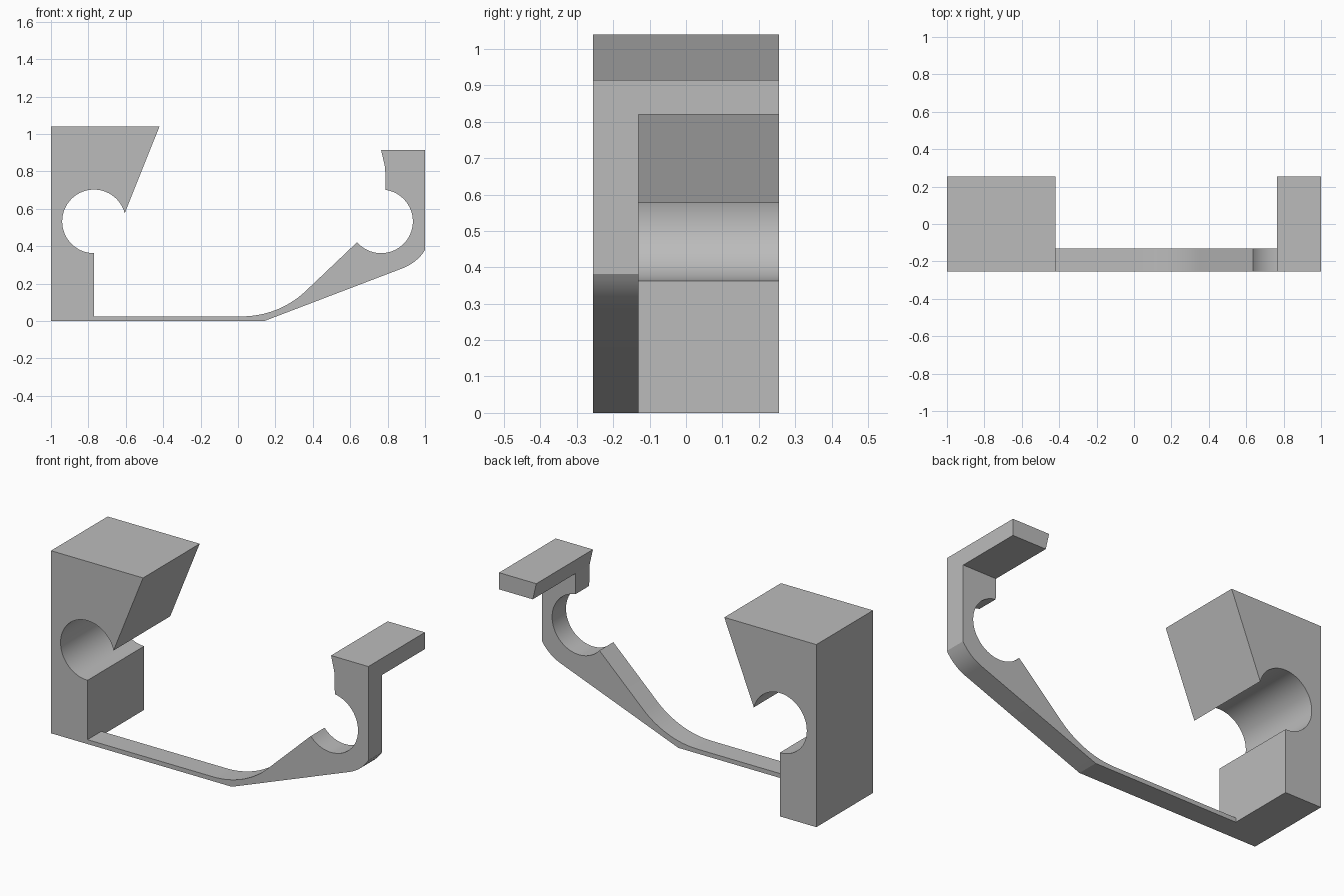
import bpy, bmesh, math

if "Cube" in bpy.data.objects:
    bpy.data.objects.remove(bpy.data.objects["Cube"], do_unlink=True)

FRONT, MID, BACK = -0.255, -0.13, 0.255
SOCKET_Z, SOCKET_R = 0.533, 0.17
LIP_Z = 0.82

grey = bpy.data.materials.new("plain grey")
grey.use_nodes = True
color = (0.5, 0.5, 0.5, 1)
grey.diffuse_color = color
grey.node_tree.nodes["Principled BSDF"].inputs["Base Color"].default_value = color


def arc(cx, cz, r, start, end, steps):
    """Points along a circular arc, angles in degrees."""
    angles = [math.radians(start + (end - start) * i / steps) for i in range(steps + 1)]
    return [(cx + r * math.cos(a), cz + r * math.sin(a)) for a in angles]


def extrude_profile(name, points, y0, y1):
    """Solid made by sweeping an x-z outline from y0 to y1."""
    bm = bmesh.new()
    face = bm.faces.new([bm.verts.new((x, y0, z)) for x, z in points])
    swept = bmesh.ops.extrude_face_region(bm, geom=[face])["geom"]
    verts = [v for v in swept if isinstance(v, bmesh.types.BMVert)]
    bmesh.ops.translate(bm, verts=verts, vec=(0, y1 - y0, 0))
    bmesh.ops.recalc_face_normals(bm, faces=bm.faces)
    mesh = bpy.data.meshes.new(name)
    bm.to_mesh(mesh)
    bm.free()
    mesh.materials.append(grey)
    obj = bpy.data.objects.new(name, mesh)
    bpy.context.collection.objects.link(obj)
    bpy.ops.object.select_all(action="DESELECT")
    obj.select_set(True)
    bpy.context.view_layer.objects.active = obj
    bpy.ops.object.shade_smooth_by_angle(angle=math.radians(20))
    return obj


# Deep block with a round socket and a slanted overhang
block = [(-1, 0), (-1, 1.04), (-0.42, 1.04)]
block += arc(-0.77, SOCKET_Z, SOCKET_R, 15, 270, 48)
block += [(-0.77, 0)]
extrude_profile("socket_block", block, FRONT, BACK)

# Thin arm: flat strip, curved rise, open socket and upright
arm = [(-0.77, 0), (0.14, 0)]
arm += arc(0.795, 0.51, 0.243, 291, 328, 8)
arm += [(1, 0.38), (1, LIP_Z), (0.787, LIP_Z)]
arm += arc(0.765, SOCKET_Z, SOCKET_R, 82, -139, 44)
arm += arc(0.02, 0.525, 0.5, 312, 270, 16)
arm += [(-0.77, 0.025)]
extrude_profile("spring_arm", arm, FRONT, MID)

# Full-depth lip on top of the upright
lip = [(0.787, LIP_Z), (1, LIP_Z), (1, 0.915), (0.765, 0.915)]
extrude_profile("finger_lip", lip, FRONT, BACK)
